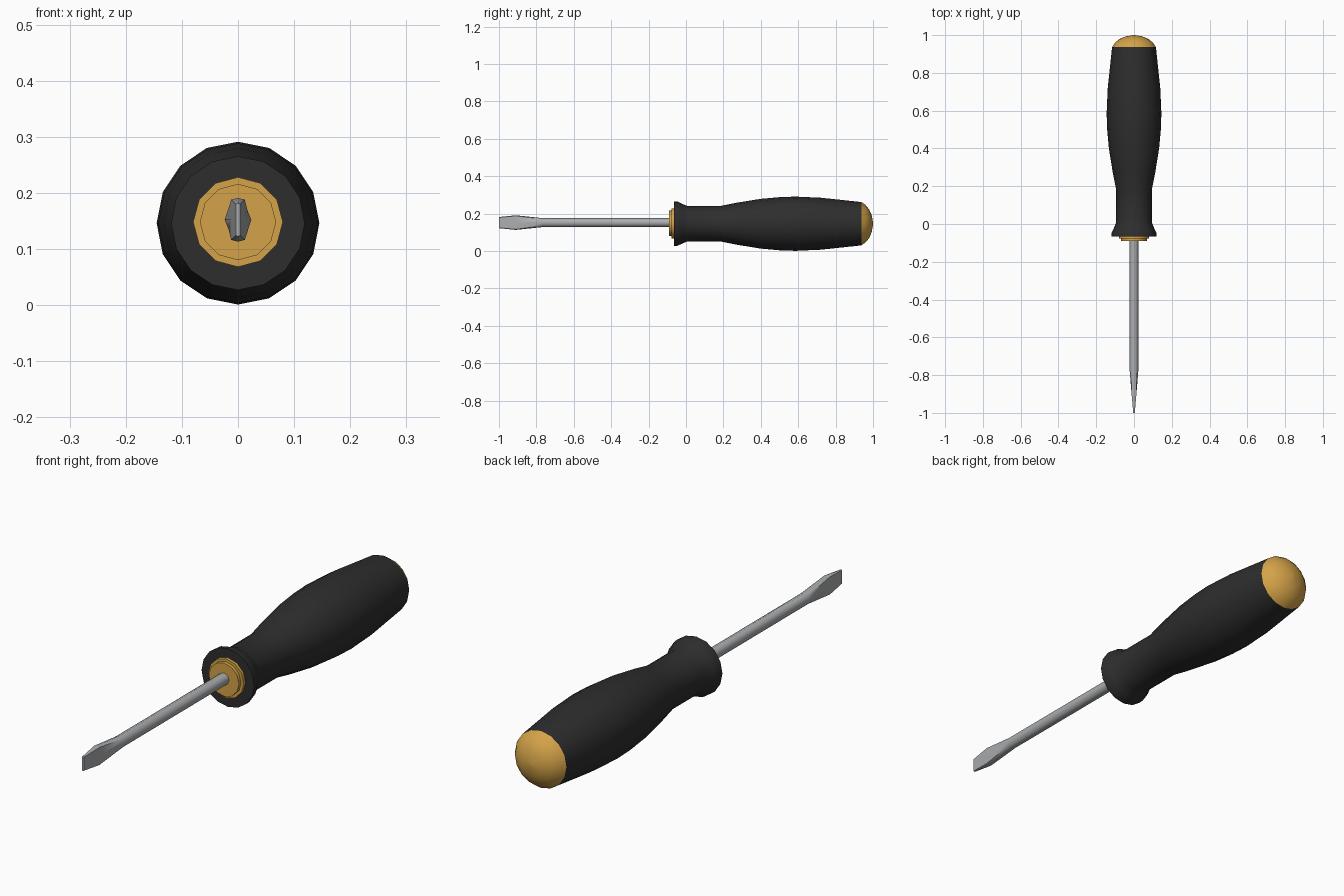
import bpy, bmesh, math

if "Cube" in bpy.data.objects:
    bpy.data.objects.remove(bpy.data.objects["Cube"])


def material(name, rgb):
    m = bpy.data.materials.new(name)
    m.diffuse_color = (*rgb, 1)
    m.use_nodes = True
    m.node_tree.nodes["Principled BSDF"].inputs["Base Color"].default_value = m.diffuse_color
    return m


BLACK = material("black rubber", (0.027, 0.027, 0.027))
GOLD = material("amber plastic", (0.66, 0.365, 0.065))
STEEL = material("grey steel", (0.41, 0.42, 0.43))


def loft(name, rings, mat, angle=35, close_start=True, close_end=True):
    """Skin a list of equal-sized rings of 3D points into one object."""
    bm = bmesh.new()
    loops = [[bm.verts.new(p) for p in ring] for ring in rings]
    n = len(loops[0])
    for a, b in zip(loops, loops[1:]):
        for i in range(n):
            j = (i + 1) % n
            bm.faces.new((a[i], a[j], b[j], b[i]))
    if close_start:
        bm.faces.new(loops[0])
    if close_end:
        bm.faces.new(loops[-1])
    bmesh.ops.remove_doubles(bm, verts=bm.verts, dist=1e-5)
    bmesh.ops.recalc_face_normals(bm, faces=bm.faces)
    me = bpy.data.meshes.new(name)
    bm.to_mesh(me)
    bm.free()
    me.materials.append(mat)
    ob = bpy.data.objects.new(name, me)
    bpy.context.collection.objects.link(ob)
    bpy.ops.object.select_all(action='DESELECT')
    ob.select_set(True)
    bpy.context.view_layer.objects.active = ob
    bpy.ops.object.shade_smooth_by_angle(angle=math.radians(angle))
    return ob


def circle(y, r, z, n):
    """Ring around the tool axis with a vertex at the top."""
    return [(r * math.sin(2 * math.pi * i / n), y,
             z + r * math.cos(2 * math.pi * i / n)) for i in range(n)]


def blade_ring(y, hx, hz, z):
    """Eight-point flattened ring matching the eight-sided shaft."""
    c = hz * 0.92
    return [(0, y, z + hz), (hx, y, z + c), (hx, y, z), (hx, y, z - c),
            (0, y, z - hz), (-hx, y, z - c), (-hx, y, z), (-hx, y, z + c)]


HZ, FZ, SZ = 0.146, 0.148, 0.152   # axis heights: handle, collar, shaft

# handle grip with flared guard
grip = [(-0.065, 0.119), (-0.045, 0.118), (-0.02, 0.106), (0.01, 0.094),
        (0.18, 0.094), (0.27, 0.112), (0.40, 0.133), (0.50, 0.142),
        (0.585, 0.145), (0.72, 0.139), (0.937, 0.116)]
loft("handle_grip", [circle(y, r, HZ, 16) for y, r in grip], BLACK,
     angle=40, close_end=False)

# domed end cap
dome = [(0.937, 0.116), (0.959, 0.101), (0.979, 0.077),
        (0.993, 0.045), (1.0, 0.006)]
loft("end_cap", [circle(y, r, HZ, 16) for y, r in dome], GOLD,
     angle=45, close_start=False)

# stepped collar where the shaft enters the handle
collar = [(-0.05, 0.08), (-0.077, 0.08), (-0.077, 0.068), (-0.091, 0.068)]
loft("collar", [circle(y, r, FZ, 12) for y, r in collar], GOLD)

# shaft flaring into a flat blade
rings = [circle(-0.05, 0.0238, SZ, 8), circle(-0.765, 0.0238, SZ, 8),
         blade_ring(-0.91, 0.012, 0.039, SZ), blade_ring(-1.0, 0.004, 0.030, SZ)]
loft("shaft_and_blade", rings, STEEL, angle=46)
